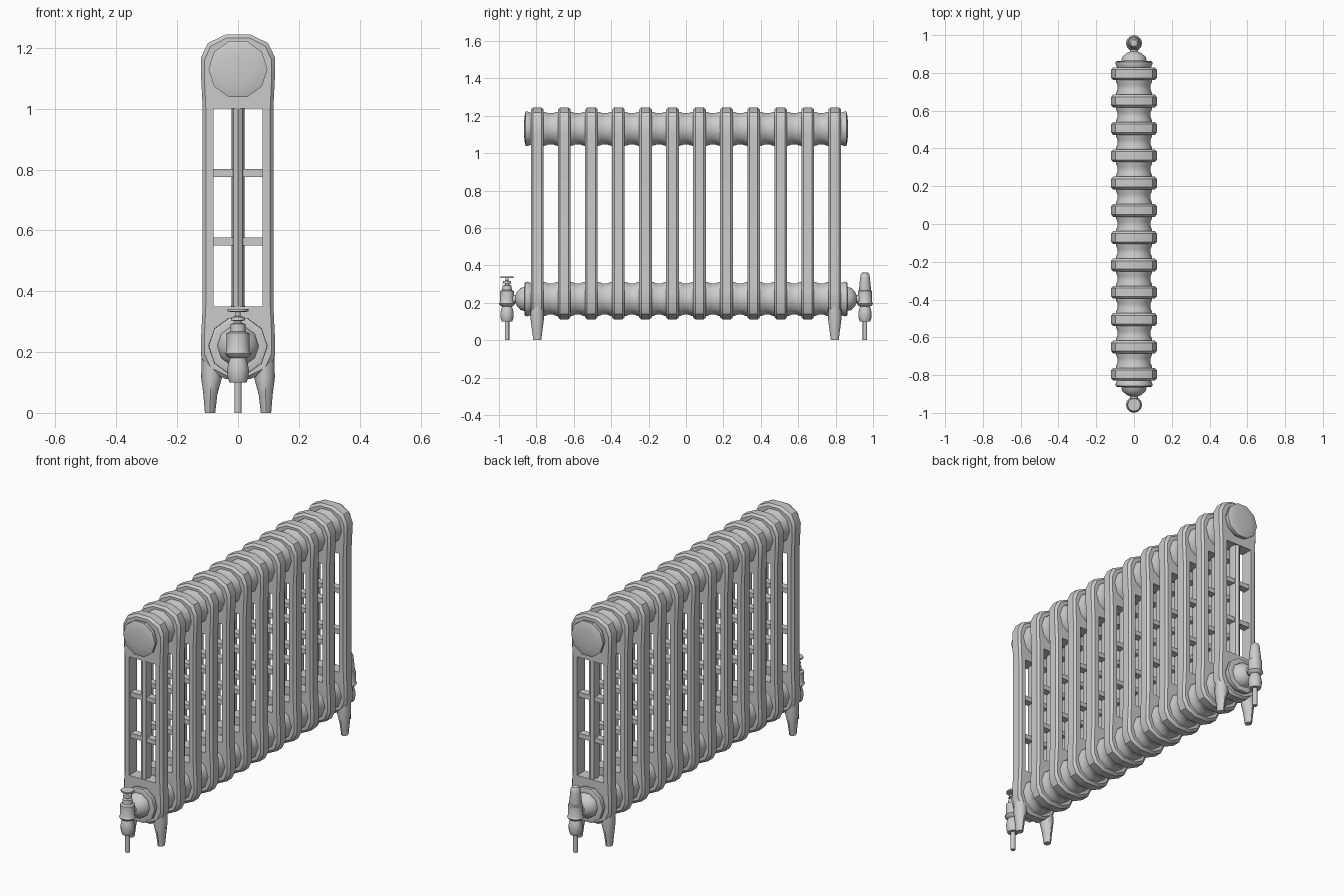
import bpy, bmesh, math

if "Cube" in bpy.data.objects:
    bpy.data.objects.remove(bpy.data.objects["Cube"])

PITCH = 0.1446
N = 12
YS = [(i - (N - 1) / 2) * PITCH for i in range(N)]
TOP_Z, LOW_Z = 1.13, 0.22


def new_obj(name, bm, angle=None):
    bmesh.ops.recalc_face_normals(bm, faces=bm.faces[:])
    me = bpy.data.meshes.new(name)
    bm.to_mesh(me)
    bm.free()
    ob = bpy.data.objects.new(name, me)
    bpy.context.collection.objects.link(ob)
    if angle:
        select(ob)
        bpy.ops.object.shade_smooth_by_angle(angle=math.radians(angle))
    return ob


def select(ob):
    bpy.ops.object.select_all(action='DESELECT')
    ob.select_set(True)
    bpy.context.view_layer.objects.active = ob


def loft(bm, rings):
    """Skin a list of equal-length point rings and cap both ends."""
    vs = [[bm.verts.new(p) for p in r] for r in rings]
    n = len(vs[0])
    for a, b in zip(vs, vs[1:]):
        for i in range(n):
            bm.faces.new((a[i], a[(i + 1) % n], b[(i + 1) % n], b[i]))
    bm.faces.new(vs[0])
    bm.faces.new(vs[-1])


def box(bm, x, y, z):
    loft(bm, [[(x[0], y[0], h), (x[1], y[0], h), (x[1], y[1], h), (x[0], y[1], h)] for h in z])


def circle(n, off=0.0):
    return [(math.cos(2 * math.pi * (i + off) / n), math.sin(2 * math.pi * (i + off) / n)) for i in range(n)]


def lathe_y(bm, prof, z, n=10):
    loft(bm, [[(c * r, y, z + s * r) for c, s in circle(n)] for y, r in prof])


def lathe_z(name, prof, y, n=12):
    bm = bmesh.new()
    loft(bm, [[(c * r, y + s * r, z) for c, s in circle(n)] for z, r in prof])
    return new_obj(name, bm, 40)


# Cast section: chamfered outline with the central opening cut out
MID = (TOP_Z + LOW_Z + 0.005) / 2
quarter = [(0.116, 1.00), (0.121, 1.10), (0.121, 1.17), (0.099, 1.216), (0.04, 1.244)]
right = [(x, 2 * MID - z) for x, z in reversed(quarter)] + quarter
outline = right + [(-x, z) for x, z in reversed(right)]


def outline_ring(y, inset):
    sx, sz = 1 - inset / 0.121, 1 - inset / 0.567
    return [(x * sx, y, MID + (z - MID) * sz) for x, z in outline]


bm = bmesh.new()
loft(bm, [outline_ring(-0.034, 0.011), outline_ring(-0.022, 0),
          outline_ring(0.022, 0), outline_ring(0.034, 0.011)])
base = new_obj("radiator_section", bm)
bm = bmesh.new()
box(bm, (-0.08, 0.08), (-0.1, 0.1), (0.35, 1.0))
cutter = new_obj("opening_cutter", bm)
cutter.hide_render = True
mod = base.modifiers.new("opening", 'BOOLEAN')
mod.operation = 'DIFFERENCE'
mod.solver = 'EXACT'
mod.object = cutter
select(base)
bpy.ops.object.modifier_apply(modifier=mod.name)
bpy.data.objects.remove(cutter)

# Middle column and cross bars added to the section
bm = bmesh.new()
bm.from_mesh(base.data)
loft(bm, [[(c * 0.021, s * 0.034, z) for c, s in circle(8)] for z in (0.34, 1.01)])
for z in (0.55, 0.775):
    for s in (-1, 1):
        box(bm, sorted((s * 0.012, s * 0.085)), (-0.02, 0.02), (z, z + 0.026))
bm.to_mesh(base.data)
bm.free()
select(base)
bpy.ops.object.shade_smooth_by_angle(angle=math.radians(30))
base.location.y = YS[0]
for i, y in enumerate(YS[1:]):
    ob = base.copy()
    ob.name = f"radiator_section_{i + 2}"
    ob.location.y = y
    bpy.context.collection.objects.link(ob)

# Waisted hubs joining neighbouring sections
for label, z in (("upper", TOP_Z), ("lower", LOW_Z)):
    bm = bmesh.new()
    for y in YS[:-1]:
        m, h = y + PITCH / 2, PITCH / 2 - 0.03
        lathe_y(bm, [(m - h, 0.096), (m - h * 0.7, 0.095), (m - h * 0.3, 0.088),
                     (m + h * 0.3, 0.088), (m + h * 0.7, 0.095), (m + h, 0.096)], z)
    new_obj(label + "_hubs", bm, 40)

# End caps above, stepped bushings below, on both ends
cap = [(0.82, 0.088), (0.835, 0.092), (0.846, 0.097), (0.857, 0.097), (0.861, 0.085), (0.865, 0.05), (0.866, 0.015)]
bush = [(0.82, 0.088), (0.835, 0.092), (0.846, 0.097), (0.860, 0.096), (0.863, 0.086), (0.862, 0.068),
        (0.885, 0.062), (0.905, 0.038), (0.912, 0.022), (0.957, 0.022)]
for side, s in (("front", -1), ("back", 1)):
    for name, prof, z in (("end_cap", cap, TOP_Z), ("valve_bushing", bush, LOW_Z)):
        bm = bmesh.new()
        lathe_y(bm, [(s * y, r) for y, r in prof], z)
        new_obj(f"{side}_{name}", bm, 40)

# Tapered feet under the two end sections
for y in (YS[0], YS[-1]):
    for s in (-1, 1):
        bm = bmesh.new()
        loft(bm, [[(s * (xc + c * rx), y + d * ry, z) for c, d in circle(8)]
                  for z, xc, rx, ry in ((0, 0.092, 0.017, 0.021), (0.06, 0.091, 0.023, 0.029),
                                        (0.115, 0.087, 0.034, 0.036), (0.20, 0.086, 0.034, 0.034))])
        new_obj("foot", bm, 50)

# Valves: shared pipe, nut and body, with a hand wheel or a regulator head
stem = [(0, 0.012), (0.10, 0.012), (0.10, 0.028), (0.112, 0.033), (0.14, 0.036), (0.163, 0.032),
        (0.18, 0.026), (0.185, 0.036), (0.195, 0.043), (0.205, 0.037), (0.262, 0.037)]
wheel = [(0.268, 0.026), (0.292, 0.024), (0.296, 0.012), (0.302, 0.012), (0.304, 0.023), (0.315, 0.021),
         (0.318, 0.008), (0.331, 0.008), (0.333, 0.034), (0.341, 0.034)]
head = [(0.266, 0.031), (0.275, 0.032), (0.325, 0.027), (0.350, 0.024), (0.360, 0.018), (0.363, 0.008)]
lathe_z("hand_wheel_valve", stem + wheel, -0.957)
lathe_z("regulator_valve", stem + head, 0.957)
